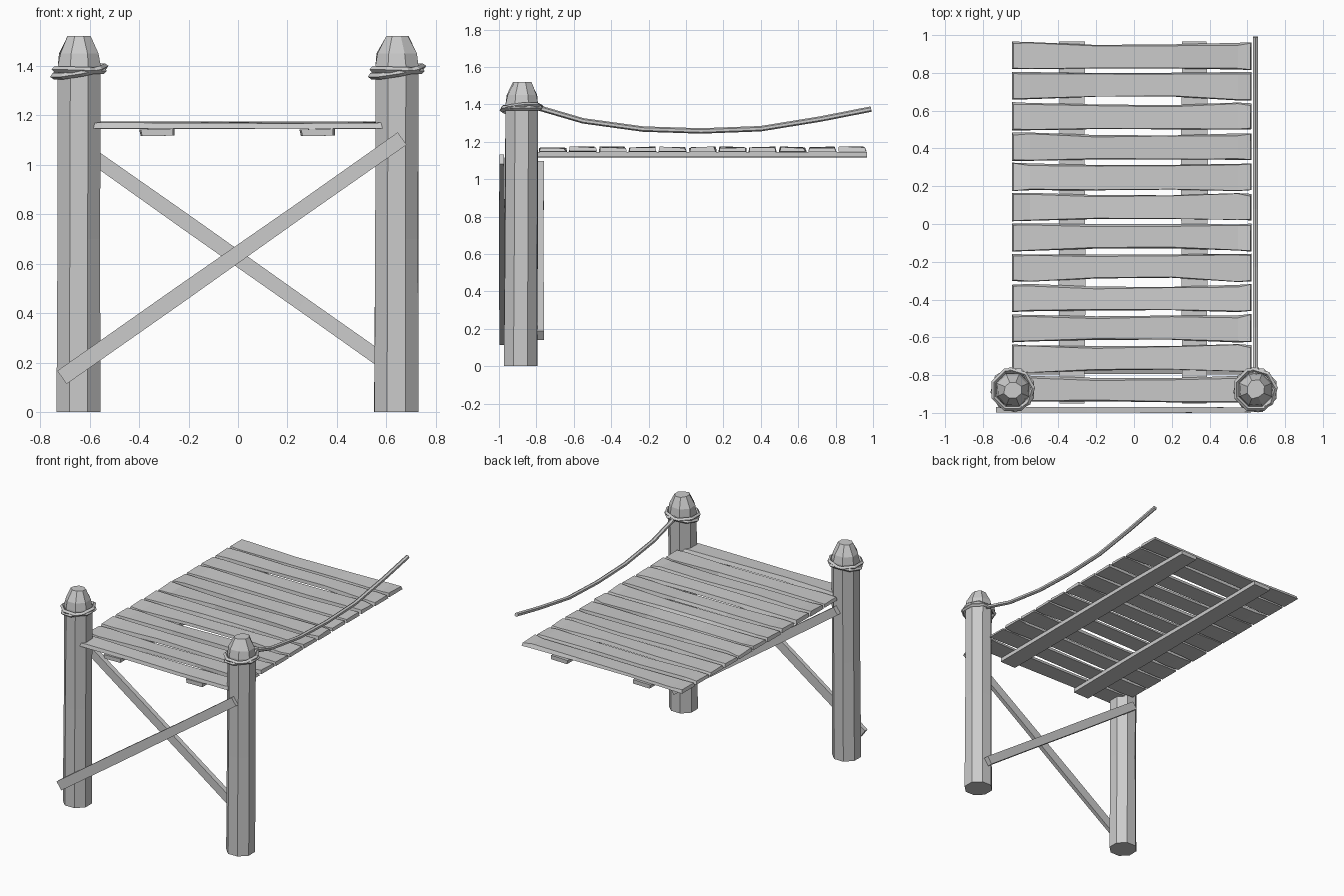
import bpy, bmesh, math, random
from mathutils import Vector, Matrix

random.seed(7)
old = bpy.data.objects.get("Cube")
if old:
    bpy.data.objects.remove(old, do_unlink=True)

GREY = (0.6, 0.6, 0.6, 1)
mat = bpy.data.materials.new("weathered_grey")
mat.use_nodes = True
mat.diffuse_color = GREY
mat.node_tree.nodes["Principled BSDF"].inputs["Base Color"].default_value = GREY


def finish(name, bm):
    bmesh.ops.recalc_face_normals(bm, faces=bm.faces)
    mesh = bpy.data.meshes.new(name)
    bm.to_mesh(mesh)
    bm.free()
    mesh.materials.append(mat)
    obj = bpy.data.objects.new(name, mesh)
    bpy.context.collection.objects.link(obj)
    return obj


def skin(name, rings, closed=False):
    """Join rings of points into a solid; closed makes a loop, otherwise ends are capped."""
    bm = bmesh.new()
    loops = [[bm.verts.new(p) for p in ring] for ring in rings]
    pairs = list(zip(loops, loops[1:]))
    if closed:
        pairs.append((loops[-1], loops[0]))
    for a, b in pairs:
        n = len(a)
        for i in range(n):
            j = (i + 1) % n
            bm.faces.new((a[i], a[j], b[j], b[i]))
    if not closed:
        bm.faces.new(loops[0])
        bm.faces.new(loops[-1])
    return finish(name, bm)


def octagon(centre, flat_radius, wobble=0.0):
    r = flat_radius / math.cos(math.pi / 8)
    ring = []
    for i in range(8):
        a = math.pi / 8 + i * math.pi / 4
        k = r + random.uniform(-wobble, wobble)
        ring.append(centre + Vector((k * math.cos(a), k * math.sin(a), 0)))
    return ring


def wrap(name, centre, tilt, turn):
    """Eight-sided loop of square rope round a post."""
    rot = Matrix.Rotation(turn, 3, 'Z') @ Matrix.Rotation(tilt, 3, 'Y')
    rings = []
    for i in range(8):
        a = math.pi / 8 + i * math.pi / 4
        out = Vector((math.cos(a), math.sin(a), 0))
        rings.append([centre + rot @ (out * (0.108 + dr) + Vector((0, 0, dz)))
                      for dr, dz in ((-.013, 0), (0, -.013), (.013, 0), (0, .013))])
    skin(name, rings, closed=True)


def board(name, start, end, width, thick, wobble=0.004):
    """Slightly uneven diagonal board lying in the x-z plane."""
    start, end = Vector(start), Vector(end)
    along = (end - start).normalized()
    side = along.cross(Vector((0, 1, 0))) * width / 2
    depth = Vector((0, thick / 2, 0))
    rings = []
    for t in (0, 0.35, 0.7, 1):
        c = start.lerp(end, t)
        s = side * (1 + random.uniform(-0.08, 0.08))
        d = depth + Vector((0, random.uniform(-wobble, 0), 0))
        rings.append([c - s - d, c + s - d, c + s + d, c - s + d])
    skin(name, rings)


# Posts with faceted tops and rope wraps
for name, x in (("right", -0.645), ("left", 0.64)):
    base = Vector((x, -0.885, 0))
    top = Vector((x + 0.003, -0.878, 0))
    up = Vector((0, 0, 1))
    skin(name + "_post", [octagon(base, 0.089, 0.002),
                          octagon(base.lerp(top, 0.5) + up * 0.7, 0.087, 0.003),
                          octagon(top + up * 1.40, 0.087),
                          octagon(top + up * 1.45, 0.079, 0.005),
                          octagon(top + up * 1.52, 0.045, 0.008)])
    wrap(name + "_wrap_level", top + up * 1.383, 0.03, 0)
    wrap(name + "_wrap_tilted", top + up * 1.378, -0.2, 0.5)

# Deck planks with ragged edges and chamfered tops
for k in range(12):
    y = -0.872 + k * 0.1602
    rings = []
    bend = random.uniform(-0.008, 0.008)
    for i, x in enumerate((-0.645, -0.55, -0.2, 0.2, 0.55, 0.622)):
        waist = 0.008 if i in (2, 3) else 0.0
        front = y - 0.073 + waist + random.uniform(-0.003, 0.005)
        back = y + 0.073 - waist + random.uniform(-0.005, 0.003)
        shift = bend if i in (2, 3) else 0
        low = 1.147 + random.uniform(-0.003, 0.003)
        tf, tb = (1.171 + random.uniform(-0.006, 0.005) for _ in range(2))
        cut = random.uniform(0.002, 0.014)
        inset = (0.006 if i == 0 else -0.006 if i == 5 else 0)
        rings.append([(x, front + shift, low), (x, back + shift, low),
                      (x + inset, back + shift - cut, tb),
                      (x + inset, front + shift + cut / 2, tf)])
    skin(f"plank_{k + 1}", rings)

# Two long beams beneath the deck
for name, x in (("right_beam", -0.328), ("left_beam", 0.32)):
    rings = []
    for y in (-0.95, -0.3, 0.35, 0.967):
        w = 0.068 + random.uniform(-0.004, 0.004)
        rings.append([(x - w + 0.006, y, 1.116), (x + w, y, 1.118),
                      (x + w, y, 1.146), (x - w, y, 1.143)])
    skin(name, rings)

# Crossed braces in front of and behind the posts
board("front_brace", (-0.712, -0.984, 0.14), (0.664, -0.984, 1.106), 0.062, 0.032)
board("back_brace", (-0.645, -0.778, 1.075), (0.645, -0.778, 0.165), 0.062, 0.04)

# Sagging handrail rope
path = [(-0.80, 1.385), (-0.55, 1.312), (-0.23, 1.268), (0.08, 1.258),
        (0.40, 1.270), (0.72, 1.322), (0.99, 1.375)]
rings = []
for i, (y, z) in enumerate(path):
    a, b = path[max(i - 1, 0)], path[min(i + 1, len(path) - 1)]
    t = Vector((0, b[0] - a[0], b[1] - a[1])).normalized()
    n = Vector((0, -t.z, t.y))
    ring = []
    for j in range(6):
        ang = j * math.pi / 3
        ring.append(Vector((0.643, y, z)) + 0.0145 * (n * math.cos(ang) + Vector((math.sin(ang), 0, 0))))
    rings.append(ring)
skin("handrail_rope", rings)
